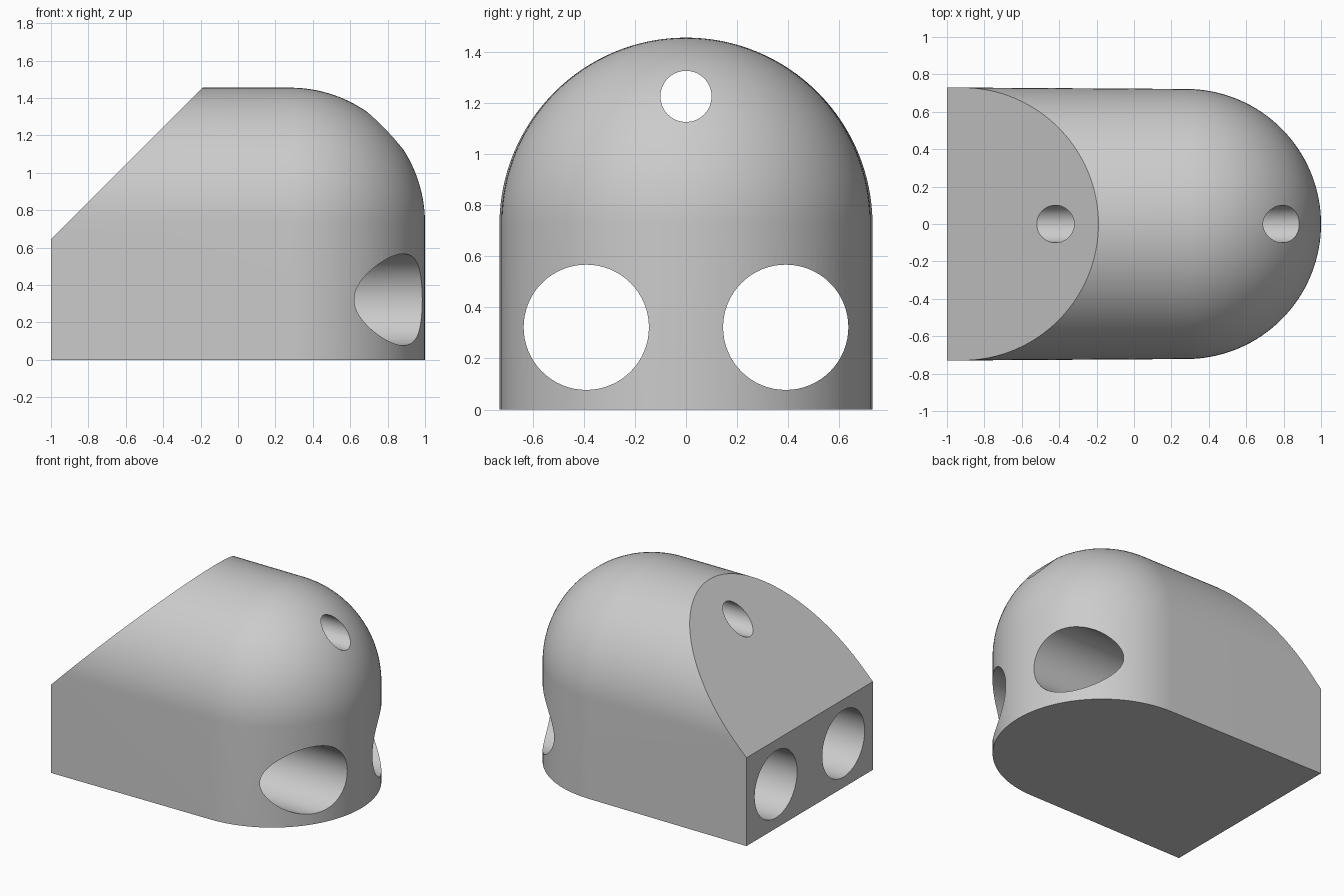
import bpy
import bmesh
from math import sin, cos, pi, radians
from mathutils import Vector, Matrix

if "Cube" in bpy.data.objects:
    bpy.data.objects.remove(bpy.data.objects["Cube"])

grey = bpy.data.materials.new("plain grey")
grey.use_nodes = True
color = (0.6, 0.6, 0.6, 1)
grey.diffuse_color = color
grey.node_tree.nodes["Principled BSDF"].inputs["Base Color"].default_value = color

SPRING = 0.73    # height where the arch begins
RADIUS = 0.722   # radius of the domed end
DOME_X = 1 - RADIUS
ARCH_STEPS, DOME_STEPS = 64, 32


def make_object(name, bm):
    mesh = bpy.data.meshes.new(name)
    bm.to_mesh(mesh)
    bm.free()
    obj = bpy.data.objects.new(name, mesh)
    bpy.context.collection.objects.link(obj)
    mesh.materials.append(grey)
    return obj


def arch_ring(bm, x, half_width, rise):
    """Arched cross-section standing on the ground."""
    points = [(x, half_width, 0)]
    for i in range(ARCH_STEPS + 1):
        a = pi * i / ARCH_STEPS
        points.append((x, half_width * cos(a), SPRING + rise * sin(a)))
    points.append((x, -half_width, 0))
    return [bm.verts.new(p) for p in points]


# Body: slightly tapered arch that closes in a dome
bm = bmesh.new()
rings = [arch_ring(bm, -1, 0.73, 0.725)]
for i in range(DOME_STEPS + 1):
    t = pi / 2 * i / DOME_STEPS
    rings.append(arch_ring(bm, DOME_X + RADIUS * sin(t), RADIUS * cos(t), 0.725 * cos(t)))
for a, b in zip(rings, rings[1:]):
    for i in range(len(a)):
        j = (i + 1) % len(a)
        bm.faces.new((a[i], a[j], b[j], b[i]))
bm.faces.new(rings[0])
bmesh.ops.remove_doubles(bm, verts=bm.verts, dist=0.0001)

# Sloped cut across the flat end
bmesh.ops.bisect_plane(bm, geom=bm.verts[:] + bm.edges[:] + bm.faces[:],
                       plane_co=Vector((-1, 0, 0.645)), plane_no=Vector((-1, 0, 1)),
                       clear_outer=True)
bmesh.ops.holes_fill(bm, edges=[e for e in bm.edges if e.is_boundary], sides=0)
bmesh.ops.dissolve_limit(bm, angle_limit=0.001, verts=bm.verts, edges=bm.edges)
bmesh.ops.recalc_face_normals(bm, faces=bm.faces)
body = make_object("body", bm)

# Three bores running the full length
bpy.context.view_layer.objects.active = body
body.select_set(True)
for name, y, z, radius in (("right_bore", -0.39, 0.322, 0.245),
                           ("left_bore", 0.39, 0.322, 0.245),
                           ("top_bore", 0, 1.225, 0.1)):
    bm = bmesh.new()
    bmesh.ops.create_cone(bm, cap_ends=True, segments=64, radius1=radius, radius2=radius,
                          depth=3, matrix=Matrix.Translation((0, y, z)) @ Matrix.Rotation(pi / 2, 4, "Y"))
    cutter = make_object(name, bm)
    cutter.hide_render = True
    mod = body.modifiers.new(name, "BOOLEAN")
    mod.operation = "DIFFERENCE"
    mod.solver = "EXACT"
    mod.object = cutter
    bpy.ops.object.modifier_apply(modifier=name)
    bpy.data.objects.remove(cutter)

bpy.ops.object.shade_smooth_by_angle(angle=radians(25))
